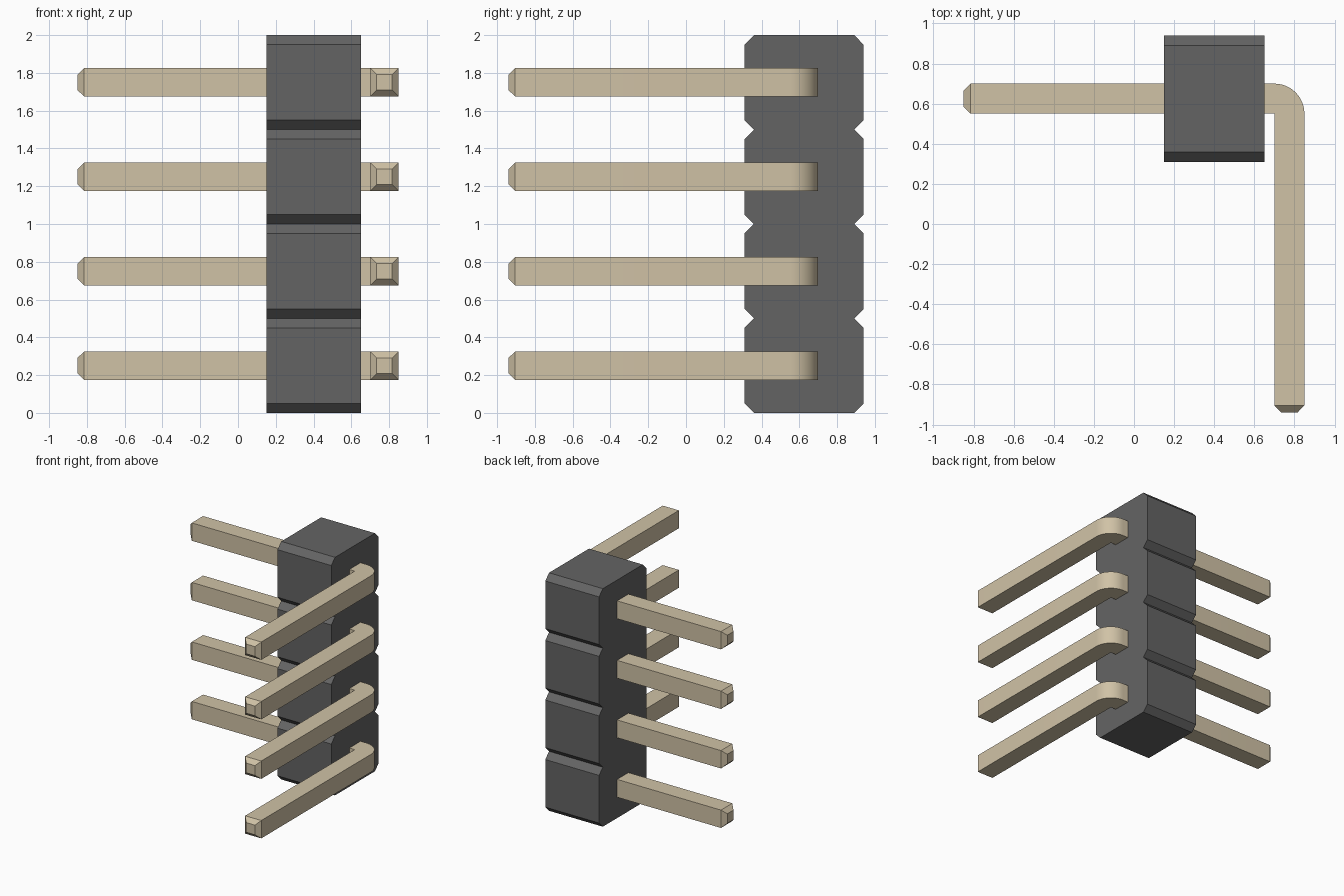
import bpy, bmesh, math
from mathutils import Vector

if "Cube" in bpy.data.objects:
    bpy.data.objects.remove(bpy.data.objects["Cube"])

PITCH, COUNT, W = 0.5, 4, 0.15
TIP, TIP_SCALE = 0.035, 0.54


def material(name, rgb):
    m = bpy.data.materials.new(name)
    m.diffuse_color = (*rgb, 1)
    m.use_nodes = True
    m.node_tree.nodes["Principled BSDF"].inputs["Base Color"].default_value = m.diffuse_color
    return m


def prism(bm, points, direction):
    """Extrude a closed outline into a solid."""
    face = bm.faces.new([bm.verts.new(p) for p in points])
    ext = bmesh.ops.extrude_face_region(bm, geom=[face])
    moved = [v for v in ext["geom"] if isinstance(v, bmesh.types.BMVert)]
    bmesh.ops.translate(bm, verts=moved, vec=direction)
    bmesh.ops.recalc_face_normals(bm, faces=bm.faces[:])


def finish(bm, name, mat):
    mesh = bpy.data.meshes.new(name)
    bm.to_mesh(mesh)
    bm.free()
    mesh.materials.append(mat)
    obj = bpy.data.objects.new(name, mesh)
    bpy.context.collection.objects.link(obj)
    return obj


plastic = material("dark_plastic", (0.127, 0.127, 0.127))
metal = material("pale_gold", (0.63, 0.54, 0.38))

# Housing: notched side profile pushed across x
Y0, Y1, C = 0.31, 0.94, 0.05
steps = []
for i in range(COUNT):
    z = i * PITCH
    steps += [(C, z), (0, z + C), (0, z + PITCH - C)]
steps.append((C, COUNT * PITCH))
outline = [(0.15, Y0 + d, z) for d, z in steps]
outline += [(0.15, Y1 - d, z) for d, z in reversed(steps)]
bm = bmesh.new()
prism(bm, outline, (0.5, 0, 0))
finish(bm, "housing", plastic)

# Pin: L-shaped plan with a rounded outer corner
X, Y = 0.70, 0.55
left, front = -0.85 + TIP, -0.94 + TIP
plan = [(left, Y), (X, Y), (X, front), (X + W, front)]
for i in range(13):
    a = math.pi / 2 * i / 12
    plan.append((X + W * math.cos(a), Y + W * math.sin(a)))
plan.append((left, Y + W))
bm = bmesh.new()
prism(bm, [(x, y, -W / 2) for x, y in plan], (0, 0, W))

# Tapered tips on both pin ends
for d in (Vector((-1, 0, 0)), Vector((0, -1, 0))):
    end = min((f for f in bm.faces if f.normal.dot(d) > 0.99),
              key=lambda f: -f.calc_center_median().dot(d))
    cap = bmesh.ops.extrude_discrete_faces(bm, faces=[end])["faces"][0]
    mid = cap.calc_center_median()
    for v in cap.verts:
        v.co = mid + (v.co - mid) * TIP_SCALE + d * TIP
bmesh.ops.recalc_face_normals(bm, faces=bm.faces[:])
pin = finish(bm, "pin_1", metal)
bpy.context.view_layer.objects.active = pin
pin.select_set(True)
bpy.ops.object.shade_smooth_by_angle(angle=math.radians(30))

# Row of pins
pin.location.z = PITCH / 2
for i in range(1, COUNT):
    p = bpy.data.objects.new(f"pin_{i + 1}", pin.data)
    p.location.z = PITCH * (i + 0.5)
    bpy.context.collection.objects.link(p)
